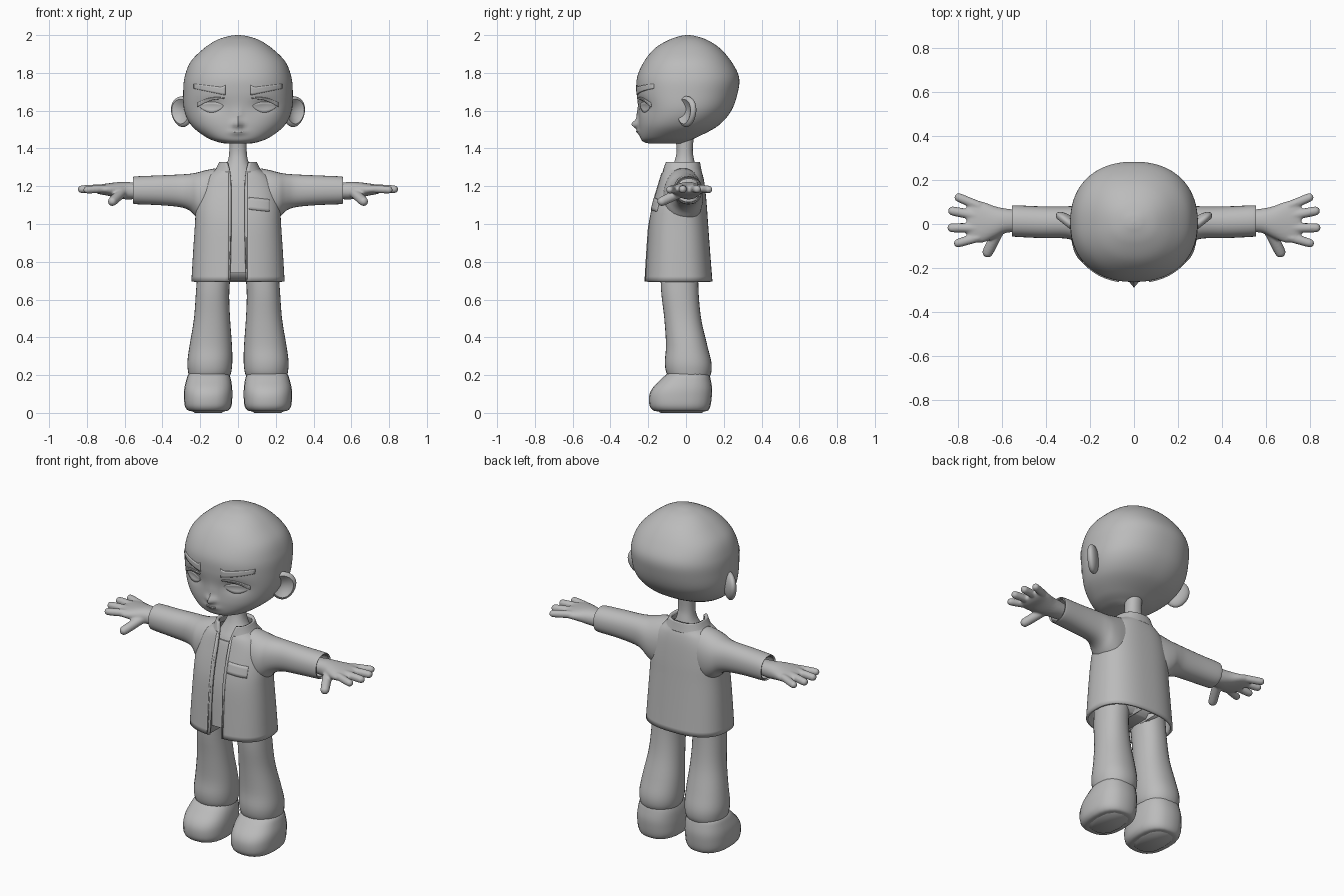
import bpy, bmesh, math
from mathutils import Vector, Matrix
from mathutils.bvhtree import BVHTree

if "Cube" in bpy.data.objects:
    bpy.data.objects.remove(bpy.data.objects["Cube"])

grey = bpy.data.materials.new("plain_grey")
grey.diffuse_color = (0.5, 0.5, 0.5, 1)
grey.use_nodes = True
grey.node_tree.nodes["Principled BSDF"].inputs["Base Color"].default_value = grey.diffuse_color


def make(name, bm, mirror=False, angle=50):
    me = bpy.data.meshes.new(name)
    bm.to_mesh(me)
    bm.free()
    me.materials.append(grey)
    ob = bpy.data.objects.new(name, me)
    bpy.context.collection.objects.link(ob)
    bpy.ops.object.select_all(action='DESELECT')
    ob.select_set(True)
    bpy.context.view_layer.objects.active = ob
    bpy.ops.object.shade_smooth_by_angle(angle=math.radians(angle))
    if mirror:
        ob.modifiers.new("mirror", 'MIRROR')
    return ob


def smooth_rows(rows, steps):
    """Catmull-Rom interpolation between parameter rows."""
    out = []
    for i in range(len(rows) - 1):
        p = [rows[max(0, min(len(rows) - 1, i + k))] for k in (-1, 0, 1, 2)]
        for s in range(steps):
            t = s / steps
            out.append([0.5 * (2 * b + (c - a) * t + (2 * a - 5 * b + 4 * c - d) * t * t
                               + (3 * b - a - 3 * c + d) * t ** 3) for a, b, c, d in zip(*p)])
    return out + [list(rows[-1])]


def loft(bm, rows, axis='z', seg=32, n=2.2, steps=4, caps=True, gaps=False):
    """Rows: (position, min_u, max_u, min_v, max_v[, half gap]); superellipse rings."""
    rings = []
    for r in smooth_rows(rows, steps):
        pos, u0, u1, v0, v1 = r[:5]
        cu, ru, cv, rv = (u0 + u1) / 2, (u1 - u0) / 2, (v0 + v1) / 2, (v1 - v0) / 2
        a0, a1 = 0, 2 * math.pi
        if gaps:
            a0 = -math.acos((r[5] / ru) ** (n / 2))
            a1 = math.pi - a0
        ring = []
        for k in range(seg + 1 if gaps else seg):
            a = a0 + (a1 - a0) * k / seg
            c, s = math.cos(a), math.sin(a)
            u = cu + ru * math.copysign(abs(c) ** (2 / n), c)
            v = cv + rv * math.copysign(abs(s) ** (2 / n), s)
            ring.append(bm.verts.new((u, v, pos) if axis == 'z' else (pos, u, v)))
        rings.append(ring)
    for lo, hi in zip(rings, rings[1:]):
        for k in range(len(lo) - (1 if gaps else 0)):
            j = (k + 1) % len(lo)
            bm.faces.new((lo[k], lo[j], hi[j], hi[k]))
    if caps:
        bm.faces.new(rings[0][::-1])
        bm.faces.new(rings[-1])
    return [v for ring in rings for v in ring]


def part(name, rows, mirror=False, shell=0, **kw):
    bm = bmesh.new()
    loft(bm, rows, **kw)
    ob = make(name, bm, mirror)
    if shell:
        sol = ob.modifiers.new("shell", 'SOLIDIFY')
        sol.thickness, sol.offset = shell, -1
    return ob


def plate(name, target, x0, x1, low, high, mirror=True, lift=0.006, cols=16):
    """Thin plate laid on the front of a target between two curves."""
    bm = bmesh.new()
    bm.from_mesh(target.data)
    tree = BVHTree.FromBMesh(bm)
    bm.free()
    bm = bmesh.new()
    grid = []
    for i in range(cols + 1):
        t = i / cols
        x = x0 + (x1 - x0) * t
        col = []
        for j in range(5):
            z = low(t) + (high(t) - low(t)) * j / 4
            hit = tree.ray_cast(Vector((x, -2, z)), Vector((0, 1, 0)))[0]
            col.append(bm.verts.new((x, hit.y - lift, z)))
        grid.append(col)
    for a, b in zip(grid, grid[1:]):
        for j in range(4):
            bm.faces.new((a[j], b[j], b[j + 1], a[j + 1]))
    ob = make(name, bm, mirror)
    sol = ob.modifiers.new("depth", 'SOLIDIFY')
    sol.thickness, sol.offset = 0.009, -1


# Head with a sculpted nose, lips and shallow eye sockets
bm = bmesh.new()
verts = loft(bm, [(1.425, -.06, .06, -.19, -.02), (1.435, -.11, .11, -.225, .0), (1.46, -.17, .17, -.242, .06),
                  (1.52, -.245, .245, -.25, .17), (1.6, -.284, .284, -.25, .24), (1.7, -.29, .29, -.262, .275),
                  (1.78, -.282, .282, -.258, .28), (1.86, -.25, .25, -.222, .24), (1.93, -.18, .18, -.165, .18),
                  (1.975, -.11, .11, -.09, .11), (1.995, -.045, .045, -.03, .05), (2.0, -.008, .008, 0, .016)],
             seg=96, n=2.25, steps=8)
for v in verts:
    x, y, z = v.co
    if y < -.08:
        bump = .036 * math.exp(-(x / .022) ** 2 - ((z - 1.527) / .022) ** 2)
        bump += .012 * math.exp(-(x / .015) ** 2 - ((z - 1.575) / .04) ** 2)
        bump += .012 * math.exp(-(x / .04) ** 2 - ((z - 1.487) / .016) ** 2)
        bump -= .016 * math.exp(-((abs(x) - .14) / .06) ** 2 - ((z - 1.625) / .035) ** 2)
        v.co.y -= bump
head = make("head", bm)

# Face details
plate("eyebrow", head, .068, .235, lambda t: 1.682 + .035 * t,
      lambda t: 1.722 + .02 * t if t > .1 else 1.735 - .1 * t)
plate("eye", head, .078, .205, lambda t: 1.625 - .034 * math.sin(math.pi * t) ** .7,
      lambda t: 1.626 + .02 * math.sin(math.pi * t) ** .7, lift=.003)
plate("upper_eyelid", head, .074, .215, lambda t: 1.662 - .042 * t + .012 * math.sin(math.pi * t),
      lambda t: 1.668 - .026 * t + .012 * math.sin(math.pi * t), lift=.008)
plate("mouth", head, -.03, .03, lambda t: 1.487 - .003 * math.sin(math.pi * t),
      lambda t: 1.492, mirror=False, lift=.003)

# Dished ears
bm = bmesh.new()
bmesh.ops.create_uvsphere(bm, u_segments=32, v_segments=24, radius=1,
                          matrix=Matrix.Rotation(math.pi / 2, 4, 'X'))
for v in bm.verts:
    rad = math.hypot(v.co.x, v.co.z)
    if v.co.y < 0 and rad < .8:
        v.co.y += 1.1 * (1 - (rad / .8) ** 2)
    v.co = Vector((v.co.x * (.075 + .012 * v.co.z), v.co.y * .032, v.co.z * .082))
bm.transform(Matrix.Translation((.292, .002, 1.595)) @ Matrix.Rotation(math.radians(38), 4, 'Z'))
make("ear", bm, True)

# Neck and upper chest
part("neck", [(1.12, -.12, .12, -.13, .07), (1.22, -.11, .11, -.115, .065), (1.28, -.08, .08, -.085, .055),
              (1.33, -.055, .055, -.062, .045), (1.39, -.046, .046, -.05, .036), (1.5, -.048, .048, -.06, .045)])

# Shirt under the coat
part("shirt", [(.74, -.2, .2, -.185, .11), (.95, -.195, .195, -.175, .1), (1.1, -.18, .18, -.15, .085),
               (1.2, -.14, .14, -.128, .075), (1.23, -.12, .12, -.118, .068)], n=2.5)

# Open coat body, collar and sleeves
coat = part("coat", [(.695, -.247, .247, -.217, .14, .042), (.85, -.238, .238, -.208, .128, .038),
                     (1.0, -.228, .228, -.197, .117, .035), (1.1, -.222, .222, -.178, .11, .035),
                     (1.2, -.2, .2, -.15, .1, .036), (1.255, -.165, .165, -.134, .09, .039),
                     (1.29, -.118, .118, -.12, .078, .045), (1.325, -.096, .096, -.115, .07, .058)],
            shell=.014, caps=False, gaps=True, seg=64, n=2.5)
part("collar", [(1.275, -.128, .128, -.128, .084, .048), (1.295, -.116, .116, -.125, .08, .052),
                (1.328, -.1, .1, -.12, .074, .062)], shell=.016, caps=False, gaps=True, seg=48, n=2.4)
part("sleeve", [(.12, -.115, .085, 1.0, 1.295), (.17, -.12, .09, 1.0, 1.285), (.215, -.11, .09, 1.03, 1.273),
                (.255, -.085, .085, 1.07, 1.266), (.31, -.066, .08, 1.09, 1.262), (.42, -.064, .08, 1.1, 1.257),
                (.54, -.058, .085, 1.105, 1.252), (.555, -.055, .082, 1.11, 1.247)],
     mirror=True, shell=.012, axis='x', caps=False)
plate("chest_pocket", coat, .058, .168, lambda t: 1.078 - .012 * t, lambda t: 1.142 - .012 * t,
      mirror=False, lift=.005)

# Coat edge bands along the opening
for side, label in ((1, "left"), (-1, "right")):
    plate("front_band_" + label, coat, side * .046 - .005, side * .046 + .005,
          lambda t: .696, lambda t: 1.27, mirror=False, lift=.004, cols=2)

# Hips and legs
part("hips", [(.7, -.12, .12, -.1, .05), (.74, -.2, .2, -.14, .08), (.85, -.21, .21, -.16, .09),
              (.95, -.18, .18, -.15, .08)], n=2.5)
part("trouser_leg", [(.18, .05, .255, -.085, .12), (.215, .036, .264, -.105, .134), (.27, .03, .268, -.112, .134),
                     (.36, .032, .256, -.106, .112), (.5, .042, .233, -.115, .08), (.65, .046, .222, -.132, .066),
                     (.8, .03, .21, -.135, .065)], mirror=True)

# Rounded shoes with flat soles
part("shoe", [(0.008, .075, .24, -.15, .1), (.014, .05, .266, -.175, .118), (.04, .034, .282, -.193, .13),
              (.09, .03, .286, -.195, .137), (.13, .031, .284, -.178, .138), (.17, .036, .275, -.14, .132),
              (.2, .045, .265, -.108, .124), (.216, .055, .25, -.085, .11)], mirror=True, n=2.5, seg=24)
part("sole", [(0, .085, .23, -.135, .085), (.02, .06, .255, -.165, .108)], mirror=True, n=2.5, seg=12, steps=1)

# Hands: palm and tapered digits fused into one skin
bm = bmesh.new()
loft(bm, [(.5, -.035, .06, 1.135, 1.215), (.58, -.04, .07, 1.13, 1.222), (.63, -.062, .08, 1.135, 1.222),
          (.69, -.085, .102, 1.15, 1.215), (.735, -.08, .105, 1.158, 1.208), (.76, -.05, .08, 1.17, 1.2)], axis='x')
digits = [((.70, .08, 1.187), (.815, .128, 1.182), .021), ((.70, .035, 1.19), (.845, .063, 1.183), .022),
          ((.70, -.018, 1.19), (.848, -.017, 1.183), .022), ((.70, -.058, 1.187), (.818, -.092, 1.18), .021),
          ((.61, -.02, 1.17), (.675, -.148, 1.11), .026)]
for a, b, r in digits:
    a, b = Vector(a), Vector(b)
    d = b - a
    rows = [(s, -q, q, -q, q) for s, q in ((0, r), (d.length * .5, r), (d.length - r, r * .95),
                                           (d.length - r * .35, r * .75), (d.length, r * .2))]
    vs = loft(bm, rows, axis='x', seg=16, n=2)
    bmesh.ops.transform(bm, verts=vs, matrix=Matrix.Translation(a) @ d.to_track_quat('X', 'Z').to_matrix().to_4x4())
hand = make("hand", bm)
rm = hand.modifiers.new("fuse", 'REMESH')
rm.mode, rm.voxel_size, rm.use_smooth_shade = 'VOXEL', .006, True
sm = hand.modifiers.new("soften", 'SMOOTH')
sm.factor, sm.iterations = .5, 5
hand.modifiers.new("mirror", 'MIRROR').use_clip = False
